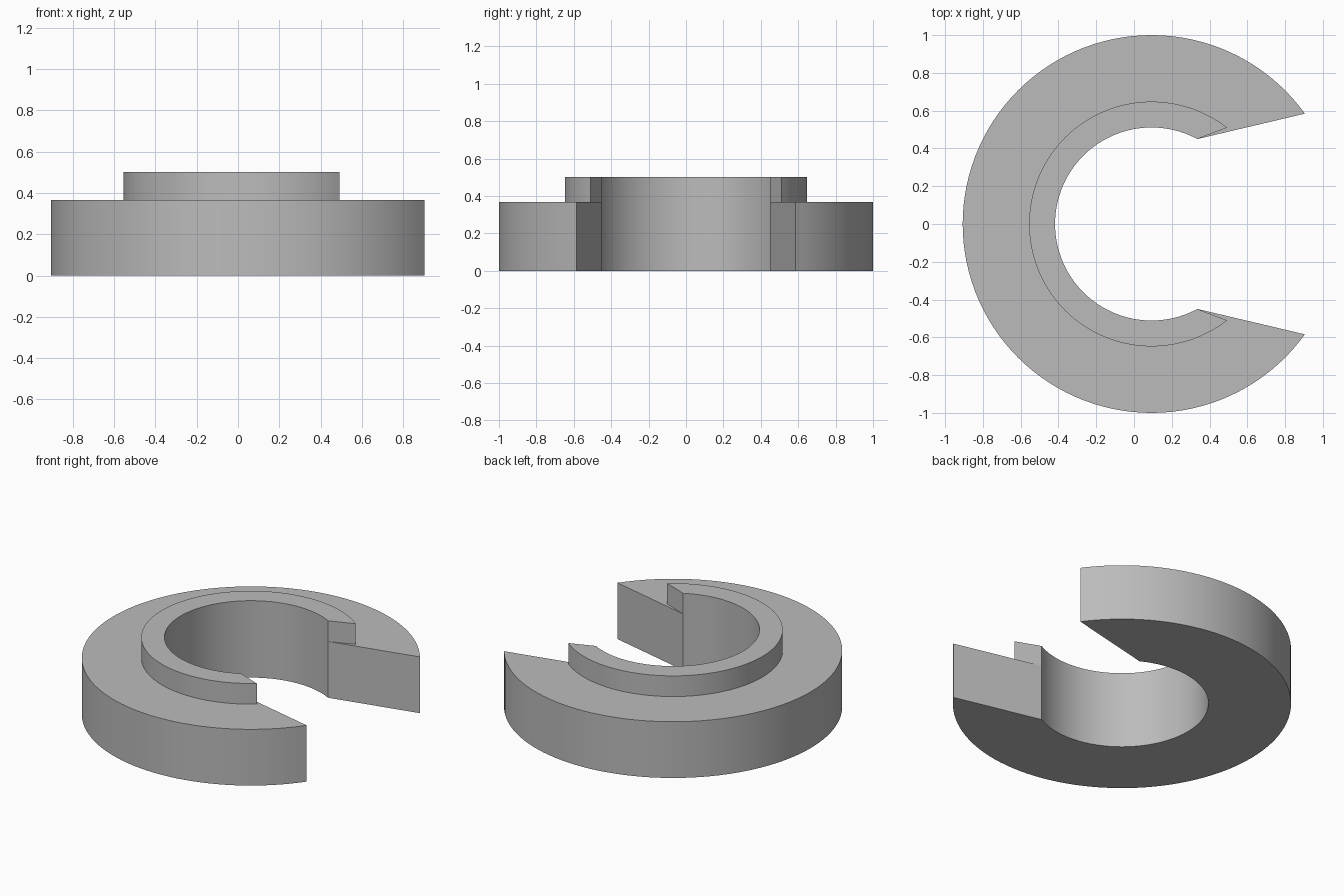
import bpy
import bmesh
from math import cos, sin, radians

cube = bpy.data.objects.get("Cube")
if cube:
    bpy.data.objects.remove(cube, do_unlink=True)

# Single grey material
grey = bpy.data.materials.new("mid_grey")
grey.use_nodes = True
colour = (0.5, 0.5, 0.5, 1)
grey.diffuse_color = colour
grey.node_tree.nodes["Principled BSDF"].inputs["Base Color"].default_value = colour

CENTRE_X = 0.093
SEGMENTS = 96
BORE = (0.511, 61.7)  # radius, angle from +x where the arc ends


def arc(radius, end_angle):
    """Points round the open ring, from one end of the gap to the other."""
    points = []
    for i in range(SEGMENTS + 1):
        a = radians(end_angle + (360 - 2 * end_angle) * i / SEGMENTS)
        points.append((CENTRE_X + radius * cos(a), radius * sin(a)))
    return points


def open_ring(name, outer, inner, bottom, top):
    """C-shaped solid whose two arcs may end at different angles."""
    bm = bmesh.new()
    loops = [[bm.verts.new((x, y, z)) for x, y in arc(*edge)]
             for edge, z in ((outer, bottom), (outer, top), (inner, top), (inner, bottom))]
    for k in range(4):
        a, b = loops[k], loops[(k + 1) % 4]
        for i in range(SEGMENTS):
            bm.faces.new((a[i], a[i + 1], b[i + 1], b[i]))
    for end in (0, -1):
        bm.faces.new([loop[end] for loop in loops])
    bmesh.ops.recalc_face_normals(bm, faces=bm.faces)
    mesh = bpy.data.meshes.new(name)
    bm.to_mesh(mesh)
    bm.free()
    mesh.materials.append(grey)
    obj = bpy.data.objects.new(name, mesh)
    bpy.context.collection.objects.link(obj)
    bpy.ops.object.select_all(action="DESELECT")
    obj.select_set(True)
    bpy.context.view_layer.objects.active = obj
    bpy.ops.object.shade_smooth_by_angle(angle=radians(20))
    return obj


# Wide slotted base and the raised collar round its bore
open_ring("base_ring", (1.0, 35.75), BORE, 0, 0.367)
open_ring("raised_collar", (0.648, 51.9), BORE, 0.367, 0.502)
